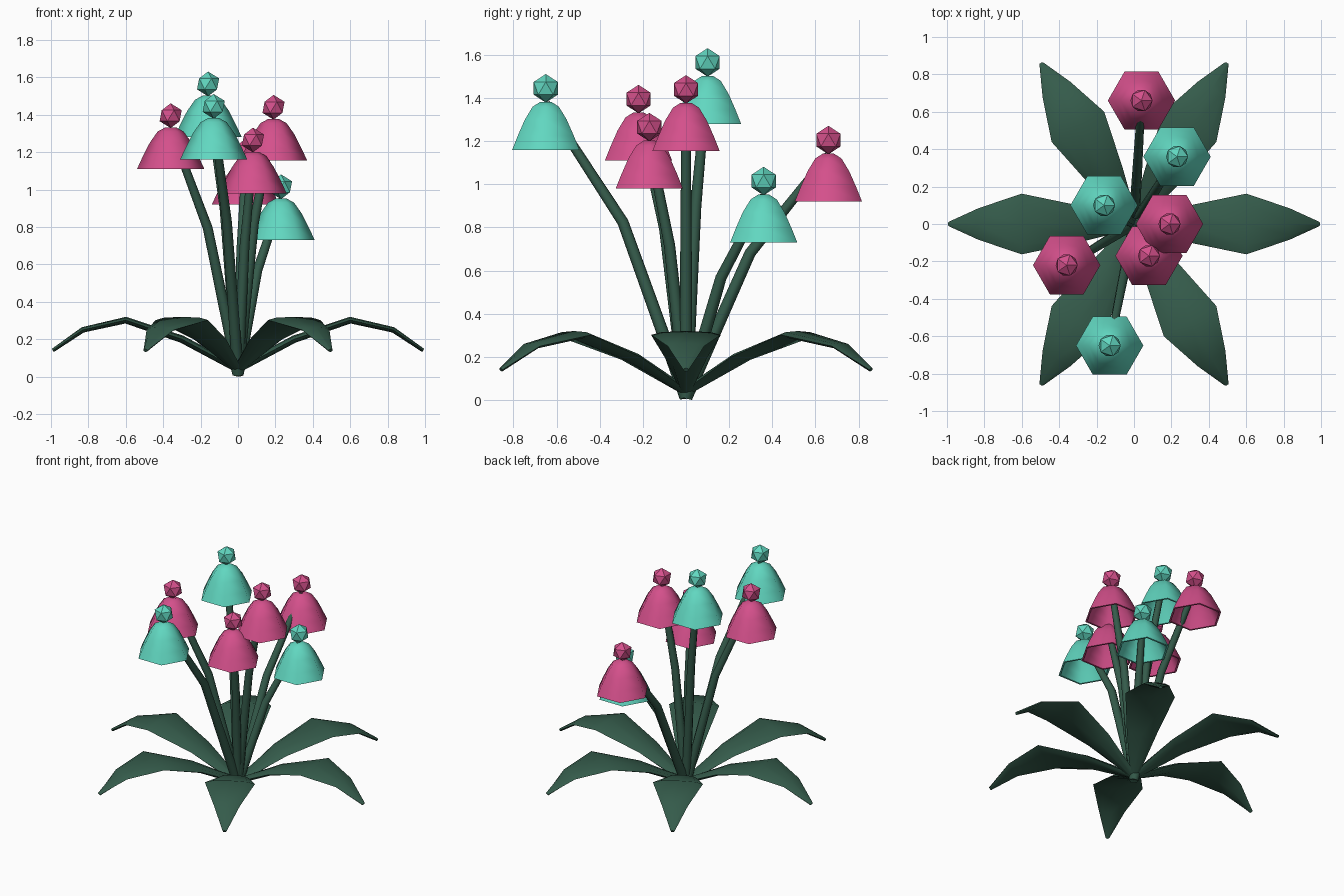
import bpy, bmesh, math
from mathutils import Vector, Matrix

if "Cube" in bpy.data.objects:
    bpy.data.objects.remove(bpy.data.objects["Cube"])


def material(name, rgb):
    m = bpy.data.materials.new(name)
    m.diffuse_color = (*rgb, 1)
    m.use_nodes = True
    m.node_tree.nodes["Principled BSDF"].inputs["Base Color"].default_value = m.diffuse_color
    return m


GREEN = material("leaf_green", (0.035, 0.105, 0.07))
PINK = material("petal_pink", (0.66, 0.08, 0.26))
TEAL = material("petal_teal", (0.12, 0.68, 0.53))


def finish(bm, name, mat, smooth=None):
    bmesh.ops.recalc_face_normals(bm, faces=bm.faces)
    me = bpy.data.meshes.new(name)
    bm.to_mesh(me)
    bm.free()
    ob = bpy.data.objects.new(name, me)
    bpy.context.collection.objects.link(ob)
    me.materials.append(mat)
    if smooth:
        bpy.ops.object.select_all(action='DESELECT')
        ob.select_set(True)
        bpy.context.view_layer.objects.active = ob
        bpy.ops.object.shade_smooth_by_angle(angle=math.radians(smooth))
    return ob


def loft(rings, cap=True):
    bm = bmesh.new()
    loops = [[bm.verts.new(p) for p in r] for r in rings]
    n = len(loops[0])
    for a, b in zip(loops, loops[1:]):
        for i in range(n):
            j = (i + 1) % n
            bm.faces.new((a[i], a[j], b[j], b[i]))
    if cap:
        bm.faces.new(loops[0])
        bm.faces.new(loops[-1])
    return bm


def ring(center, u, v, n):
    return [center + u * math.cos(math.tau * i / n) + v * math.sin(math.tau * i / n)
            for i in range(n)]


# Arching leaves: distance out, height, half width, half thickness
LEAF = [(0, 0.04, 0.025, 0.02), (0.3, 0.2, 0.1, 0.02), (0.6, 0.302, 0.162, 0.018),
        (0.83, 0.25, 0.085, 0.015), (0.99, 0.14, 0.012, 0.01)]
for k in range(6):
    turn = Matrix.Rotation(k * math.tau / 6, 3, 'Z')
    rings = []
    for i, (r, z, w, t) in enumerate(LEAF):
        a, b = LEAF[max(i - 1, 0)], LEAF[min(i + 1, len(LEAF) - 1)]
        up = Vector((a[1] - b[1], 0, b[0] - a[0])).normalized()
        rings.append([turn @ p for p in ring(Vector((r, 0, z)), Vector((0, w, 0)), up * t, 8)])
    finish(loft(rings), f"leaf_{k + 1}", GREEN, 40)

# Bell profile, outside then inside: radius, height above the rim
BELL = [(0.03, 0.222), (0.07, 0.2), (0.112, 0.14), (0.15, 0.065), (0.18, 0),
        (0.166, 0), (0.138, 0.06), (0.1, 0.13), (0.06, 0.185), (0.02, 0.2)]
# Flowers: x, y, rim height, colour
FLOWERS = [(0.04, 0.66, 0.92, PINK), (0.23, 0.36, 0.73, TEAL), (-0.16, 0.10, 1.28, TEAL),
           (0.19, 0.0, 1.155, PINK), (0.08, -0.17, 0.98, PINK), (-0.36, -0.22, 1.11, PINK),
           (-0.13, -0.65, 1.16, TEAL)]
for k, (x, y, z, mat) in enumerate(FLOWERS, 1):
    # Bent stem
    base, top = Vector((0, 0, 0.012)), Vector((x, y, z + 0.215))
    mid = Vector((x * 0.45, y * 0.45, top.z * 0.6))
    dirs = [mid - base, top - base, top - mid]
    rings = []
    for p, d, rad in zip((base, mid, top), dirs, (0.03, 0.026, 0.02)):
        d.normalize()
        u = Vector((0, 1, 0)).cross(d).normalized()
        rings.append(ring(p, u * rad, d.cross(u) * rad, 8))
    finish(loft(rings), f"stem_{k}", GREEN, 50)
    # Six-sided bell
    rings = [ring(Vector((x, y, z + h)), Vector((r, 0, 0)), Vector((0, r, 0)), 6) for r, h in BELL]
    finish(loft(rings), f"bell_{k}", mat, 62)
    # Faceted bud on top
    bm = bmesh.new()
    bmesh.ops.create_icosphere(bm, subdivisions=1, radius=0.066,
                               matrix=Matrix.Translation((x, y, z + 0.285)))
    finish(bm, f"bud_{k}", mat)
